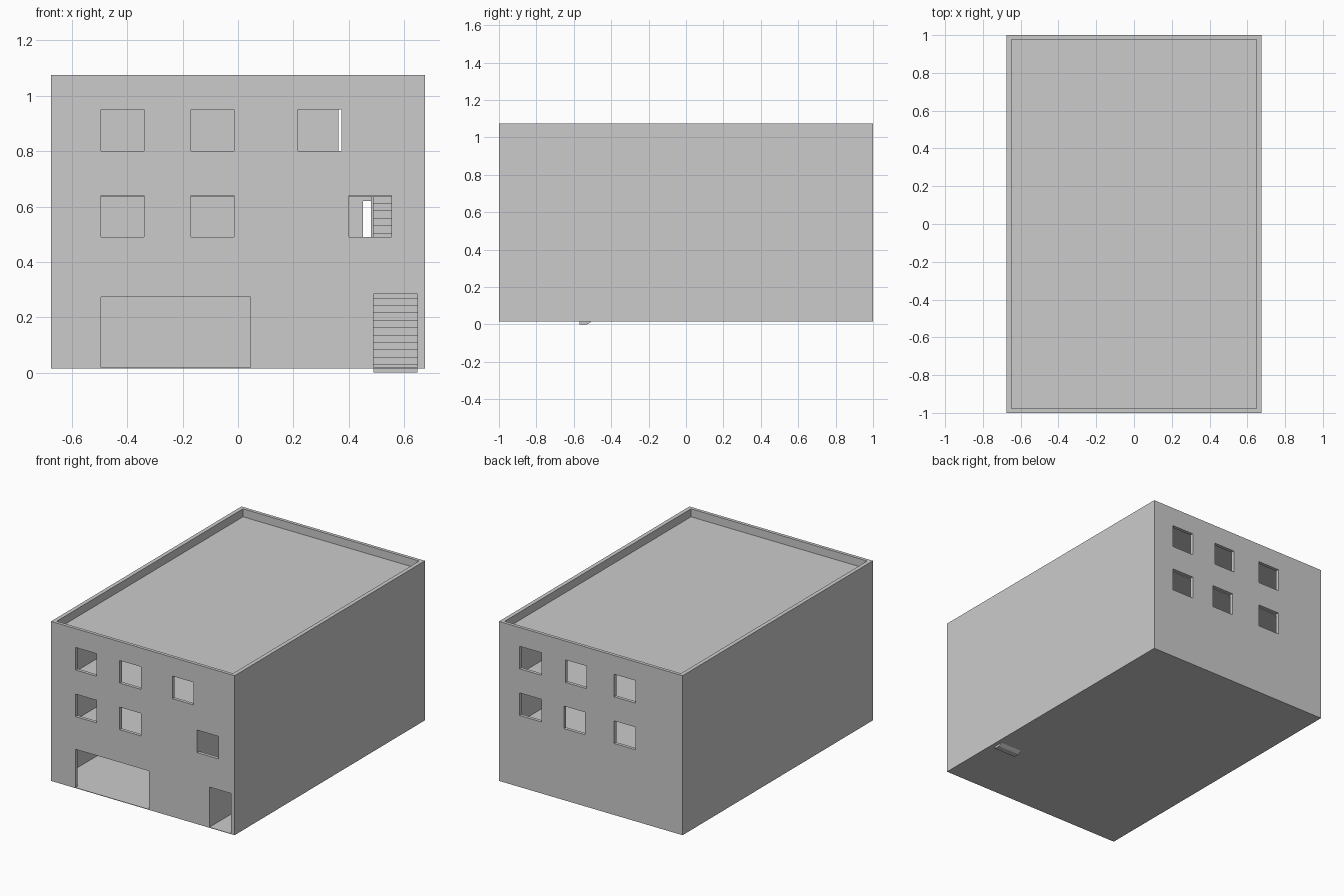
import bpy, bmesh

if "Cube" in bpy.data.objects:
    bpy.data.objects.remove(bpy.data.objects["Cube"])

WX, WY = 0.648, 0.978            # inside faces of the outer walls
F0, F1, F2, ROOF = 0.018, 0.345, 0.665, 1.022   # floor and roof levels
SLAB = 0.03
STAIR_X = (0.49, WX)
STAIR_Y, TREAD, RISE = -0.57, 0.04, 0.0267


def box(name, x, y, z):
    bm = bmesh.new()
    bmesh.ops.create_cube(bm, size=1)
    for v in bm.verts:
        v.co = [r[0] if c < 0 else r[1] for c, r in zip(v.co, (x, y, z))]
    me = bpy.data.meshes.new(name)
    bm.to_mesh(me)
    bm.free()
    ob = bpy.data.objects.new(name, me)
    bpy.context.collection.objects.link(ob)
    return ob


def cut(ob, *ranges):
    """Subtract a box from ob."""
    c = box("cutter", *ranges)
    c.hide_render = True
    m = ob.modifiers.new("cut", "BOOLEAN")
    m.operation, m.solver, m.object = "DIFFERENCE", "EXACT", c
    bpy.context.view_layer.objects.active = ob
    bpy.ops.object.modifier_apply(modifier=m.name)
    bpy.data.objects.remove(c)


def stairs(name, base, first, steps):
    """Stepped flight with a sloping underside, extruded across its width."""
    prof = [(STAIR_Y, base)]
    for i in range(steps):
        z = first + i * RISE
        prof += [(STAIR_Y + i * TREAD, z), (STAIR_Y + (i + 1) * TREAD, z)]
    prof += [(prof[-1][0], prof[-1][1] - 0.05), (STAIR_Y + TREAD, base)]
    bm = bmesh.new()
    f = bm.faces.new([bm.verts.new((STAIR_X[0], y, z)) for y, z in prof])
    r = bmesh.ops.extrude_face_region(bm, geom=[f])
    moved = [v for v in r["geom"] if isinstance(v, bmesh.types.BMVert)]
    bmesh.ops.translate(bm, vec=(STAIR_X[1] - STAIR_X[0], 0, 0), verts=moved)
    bmesh.ops.recalc_face_normals(bm, faces=bm.faces[:])
    me = bpy.data.meshes.new(name)
    bm.to_mesh(me)
    bm.free()
    bpy.context.collection.objects.link(bpy.data.objects.new(name, me))


# Outer shell: walls, parapet and ground slab in one piece
shell = box("outer_walls", (-0.675, 0.675), (-1, 1), (0.0145, 1.075))
cut(shell, (-WX, WX), (-WY, WY), (F0, 1.2))

# Front and back windows on the two upper storeys
MID, TOP = (0.49, 0.64), (0.80, 0.95)
FRONT, BACK = (-1.1, -0.95), (0.95, 1.1)
windows = [
    (FRONT, TOP, ((-0.495, -0.34), (-0.17, -0.015), (0.217, 0.373))),
    (FRONT, MID, ((-0.495, -0.34), (-0.17, -0.015), (0.40, 0.555))),
    (BACK, TOP, ((0.363, 0.523), (0.03, 0.185), (-0.33, -0.172))),
    (BACK, MID, ((0.363, 0.523), (0.042, 0.198), (-0.33, -0.172))),
]
for side, level, spans in windows:
    for span in spans:
        cut(shell, span, side, level)

# Garage opening and entrance door
cut(shell, (-0.495, 0.045), FRONT, (F0, 0.273))
cut(shell, (0.49, WX - 0.0005), FRONT, (F0, 0.285))

# Upper floors with a stairwell opening, and the roof slab
for name, z in (("first_floor", F1), ("second_floor", F2)):
    floor = box(name, (-WX, WX), (-WY, WY), (z - SLAB, z))
    cut(floor, (STAIR_X[0], 0.7), (STAIR_Y, -0.05), (z - 0.1, z + 0.1))
box("roof_slab", (-WX, WX), (-WY, WY), (ROOF - SLAB, ROOF))

# Stair flights, one above the other
stairs("lower_stairs", 0.0, 0.03, 12)
stairs("upper_stairs", F1, F1 + RISE, 12)

# Partitions around the stair hall
END = (0.10, 0.12)
box("entrance_partition", (0.48, 0.49), (-WY, END[1]), (F0, F1 - SLAB))
box("stair_side_wall", (0.48, 0.49), (STAIR_Y, -0.05), (F1, F2 - SLAB))
for name, lo, hi in (("first", F1, F2), ("second", F2, ROOF)):
    box(name + "_hall_partition", (0.376, 0.399), (-WY, END[1]), (lo, hi - SLAB))
    wall = box(name + "_hall_end_wall", (0.399, WX), END, (lo, hi - SLAB))
    cut(wall, (0.452, 0.60), (0, 0.2), (lo - 0.01, lo + 0.275))
box("entrance_end_wall", (0.49, WX), END, (F0, F1 - SLAB))
